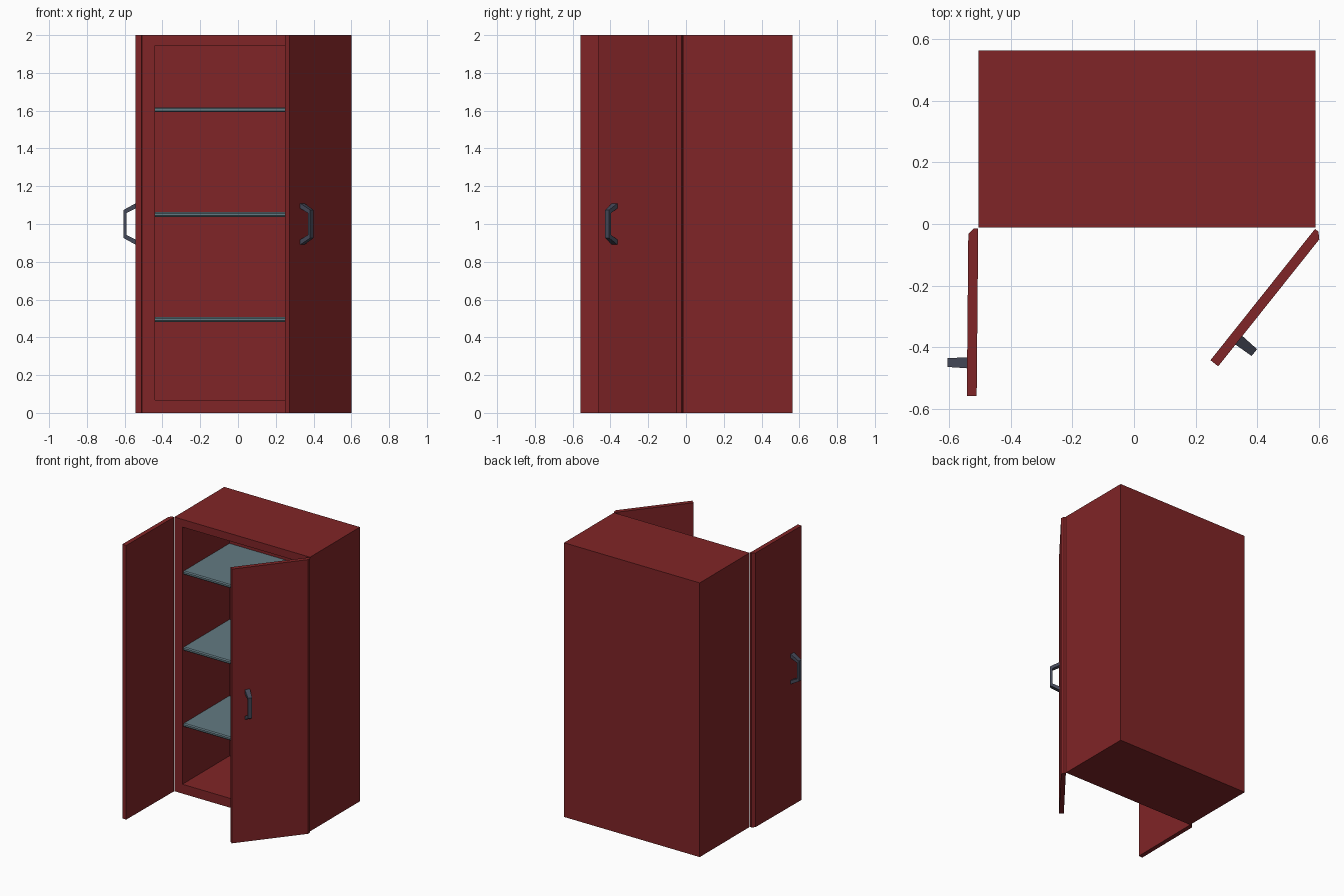
import bpy, bmesh, math
from mathutils import Vector

if "Cube" in bpy.data.objects:
    bpy.data.objects.remove(bpy.data.objects["Cube"])


def material(name, rgb):
    m = bpy.data.materials.new(name)
    m.diffuse_color = (*rgb, 1)
    m.use_nodes = True
    m.node_tree.nodes["Principled BSDF"].inputs["Base Color"].default_value = m.diffuse_color
    return m


RED = material("dark red paint", (0.216, 0.018, 0.020))
STEEL = material("blue grey shelf", (0.125, 0.195, 0.225))
DARK = material("dark slate handle", (0.060, 0.066, 0.098))


def finish(bm, name, mat):
    bmesh.ops.recalc_face_normals(bm, faces=bm.faces)
    me = bpy.data.meshes.new(name)
    bm.to_mesh(me)
    bm.free()
    me.materials.append(mat)
    ob = bpy.data.objects.new(name, me)
    bpy.context.collection.objects.link(ob)
    return ob


def prism(name, mat, low, high):
    """Solid between two matching outlines of 3D points."""
    bm = bmesh.new()
    a = [bm.verts.new(p) for p in low]
    b = [bm.verts.new(p) for p in high]
    bm.faces.new(a)
    bm.faces.new(b)
    n = len(a)
    for i in range(n):
        j = (i + 1) % n
        bm.faces.new((a[i], a[j], b[j], b[i]))
    return finish(bm, name, mat)


# carcass: box with an inset, recessed front
X0, X1, Y0, Y1 = -0.505, 0.59, -0.012, 0.563
IN0, IN1, BACK = -0.44, 0.525, 0.53
bm = bmesh.new()
bmesh.ops.create_cube(bm, size=1)
for v in bm.verts:
    v.co = (X1 if v.co.x > 0 else X0, Y1 if v.co.y > 0 else Y0, 2 if v.co.z > 0 else 0)
front = min(bm.faces, key=lambda f: f.calc_center_median().y)
bmesh.ops.inset_individual(bm, faces=[front], thickness=0.065)
for v in front.verts:
    v.co = (IN1 if v.co.x > 0 else IN0, Y0, 1.944 if v.co.z > 1 else 0.068)
res = bmesh.ops.extrude_discrete_faces(bm, faces=[front])
for v in res["faces"][0].verts:
    v.co.y = BACK
finish(bm, "cabinet_body", RED)

# shelves with a slightly chamfered front edge
for i, z in enumerate((0.494, 1.05, 1.605)):
    t, c = 0.013, 0.007
    prof = [(BACK, -t), (c, -t), (0, -t + c), (0, t - c), (c, t), (BACK, t)]
    prism(f"shelf_{i + 1}", STEEL,
          [(IN0, y, z + h) for y, h in prof],
          [(IN1, y, z + h) for y, h in prof])


# doors: u runs from the hinge along the door, v runs outward
def door(side, hinge, u, v):
    u, v, h = Vector(u).normalized(), Vector(v).normalized(), Vector(hinge)

    def at(a, b, z):
        p = h + u * a + v * b
        return (p.x, p.y, z)

    prof = [(0, 0), (0.545, 0), (0.545, 0.032), (0.018, 0.032), (0, 0.014)]
    prism(side + "_door", RED,
          [at(a, b, 0) for a, b in prof], [at(a, b, 2) for a, b in prof])

    # bracket handle, narrowing slightly away from the door
    half = [(0.031, 0.110), (0.096, 0.074), (0.081, 0.058), (0.031, 0.083)]
    outer, inner = half[:2], half[2:]
    outline = ([(b, 1 + d) for b, d in outer] + [(b, 1 - d) for b, d in reversed(outer)]
               + [(b, 1 - d) for b, d in reversed(inner)] + [(b, 1 + d) for b, d in inner])
    # order: up the outside, down, then back along the inside
    outline = [outline[k] for k in (0, 1, 2, 3, 4, 5, 6, 7)]

    def width(b):
        return 0.018 - (b - 0.031) * 0.06

    prism(side + "_handle", DARK,
          [at(0.437 - width(b), b, z) for b, z in outline],
          [at(0.437 + width(b), b, z) for b, z in outline])


door("left", (-0.506, -0.014), (-0.005, -0.545), (-0.545, 0.005))
door("right", (0.588, -0.016), (-0.623, -0.782), (0.782, -0.623))
